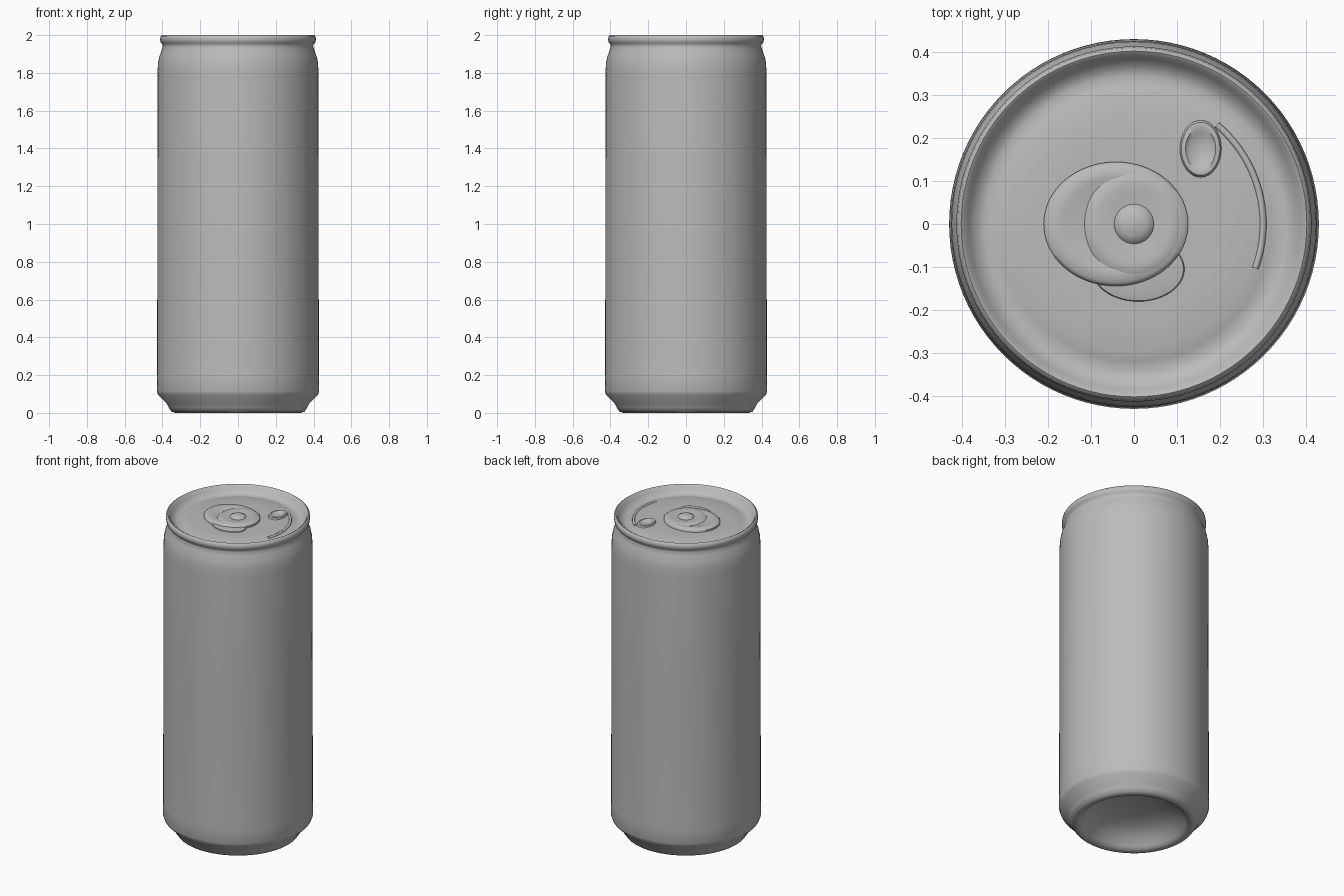
import bpy, bmesh, math
from mathutils import Vector

cube = bpy.data.objects.get("Cube")
if cube:
    bpy.data.objects.remove(cube, do_unlink=True)

metal = bpy.data.materials.new("plain grey metal")
metal.use_nodes = True
GREY = (0.5, 0.5, 0.5, 1)
metal.diffuse_color = GREY
bsdf = next(n for n in metal.node_tree.nodes if n.type == 'BSDF_PRINCIPLED')
bsdf.inputs["Base Color"].default_value = GREY


def lathe(name, profile, centre=(0, 0), stretch=(1, 1), segments=96, angle=50):
    """Revolve (radius, height) points; a zero radius closes to a pole."""
    bm = bmesh.new()
    rings = []
    for r, z in profile:
        count = segments if r > 0 else 1
        rings.append([bm.verts.new((
            centre[0] + stretch[0] * r * math.cos(math.tau * i / segments),
            centre[1] + stretch[1] * r * math.sin(math.tau * i / segments), z))
            for i in range(count)])
    for a, b in zip(rings, rings[1:]):
        for i in range(segments):
            j = (i + 1) % segments
            quad = [a[i % len(a)], a[j % len(a)], b[j % len(b)], b[i % len(b)]]
            bm.faces.new(list(dict.fromkeys(quad)))
    bmesh.ops.recalc_face_normals(bm, faces=bm.faces)
    mesh = bpy.data.meshes.new(name)
    bm.to_mesh(mesh)
    bm.free()
    mesh.materials.append(metal)
    obj = bpy.data.objects.new(name, mesh)
    bpy.context.collection.objects.link(obj)
    bpy.ops.object.select_all(action='DESELECT')
    obj.select_set(True)
    bpy.context.view_layer.objects.active = obj
    bpy.ops.object.shade_smooth_by_angle(angle=math.radians(angle))
    return obj


# Can shell: domed underside, foot, straight wall, neck, rolled rim, sunken lid
underside = [(0, 0.12), (0.1, 0.115), (0.19, 0.095), (0.26, 0.06), (0.295, 0.02)]
foot = [(0.31, 0.005), (0.33, 0), (0.352, 0.006), (0.368, 0.03), (0.378, 0.05),
        (0.423, 0.095), (0.43, 0.115)]
wall = [(0.428, 0.2), (0.427, 1.0), (0.426, 1.8), (0.424, 1.85)]
neck = [(0.417, 1.885), (0.405, 1.92), (0.398, 1.942), (0.4, 1.952)]
rim = [(0.41, 1.962), (0.413, 1.978), (0.41, 1.994), (0.402, 2.0), (0.394, 1.995)]
lid = [(0.384, 1.975), (0.365, 1.958), (0.345, 1.95), (0.32, 1.956),
       (0.29, 1.963), (0.2, 1.963), (0, 1.963)]
lathe("can_body", underside + foot + wall + neck + rim + lid)

# Pull tab plate, its raised ring and the rivet
lathe("pull_tab", [(0.168, 1.955), (0.168, 1.974), (0.158, 1.982), (0.125, 1.983),
                   (0.1, 1.976), (0, 1.976)], (-0.042, 0), (1, 0.86), 64)
lathe("tab_skirt", [(0.11, 1.958), (0.105, 1.968), (0.08, 1.972), (0, 1.972)],
      (0.01, -0.105), (1, 0.7), 48)
lathe("rivet_collar", [(0.118, 1.974), (0.105, 1.983), (0.085, 1.986), (0.06, 1.981),
                       (0, 1.98)], (0.0, 0.0), (1, 1.1), 48)
lathe("rivet", [(0.048, 1.978), (0.042, 1.987), (0.028, 1.994), (0, 1.997)], segments=32)

# Small pressed pocket beside the tab
pocket = lathe("lid_pocket", [(0.062, 1.96), (0.056, 1.971), (0.044, 1.973),
                              (0.034, 1.965), (0, 1.964)], (0.155, 0.175), (0.8, 1.1), 32)

# Shallow curved bead around the mouth panel
curve = bpy.data.curves.new("mouth_bead", 'CURVE')
curve.dimensions = '3D'
curve.bevel_depth = 0.008
curve.bevel_resolution = 2
curve.use_fill_caps = True
path = curve.splines.new('POLY')
steps = 24
path.points.add(steps)
for i, point in enumerate(path.points):
    turn = math.radians(-20 + 70 * i / steps)
    point.co = Vector((0.3 * math.cos(turn), 0.3 * math.sin(turn), 1.96, 1))
bead = bpy.data.objects.new("mouth_bead", curve)
curve.materials.append(metal)
bpy.context.collection.objects.link(bead)
